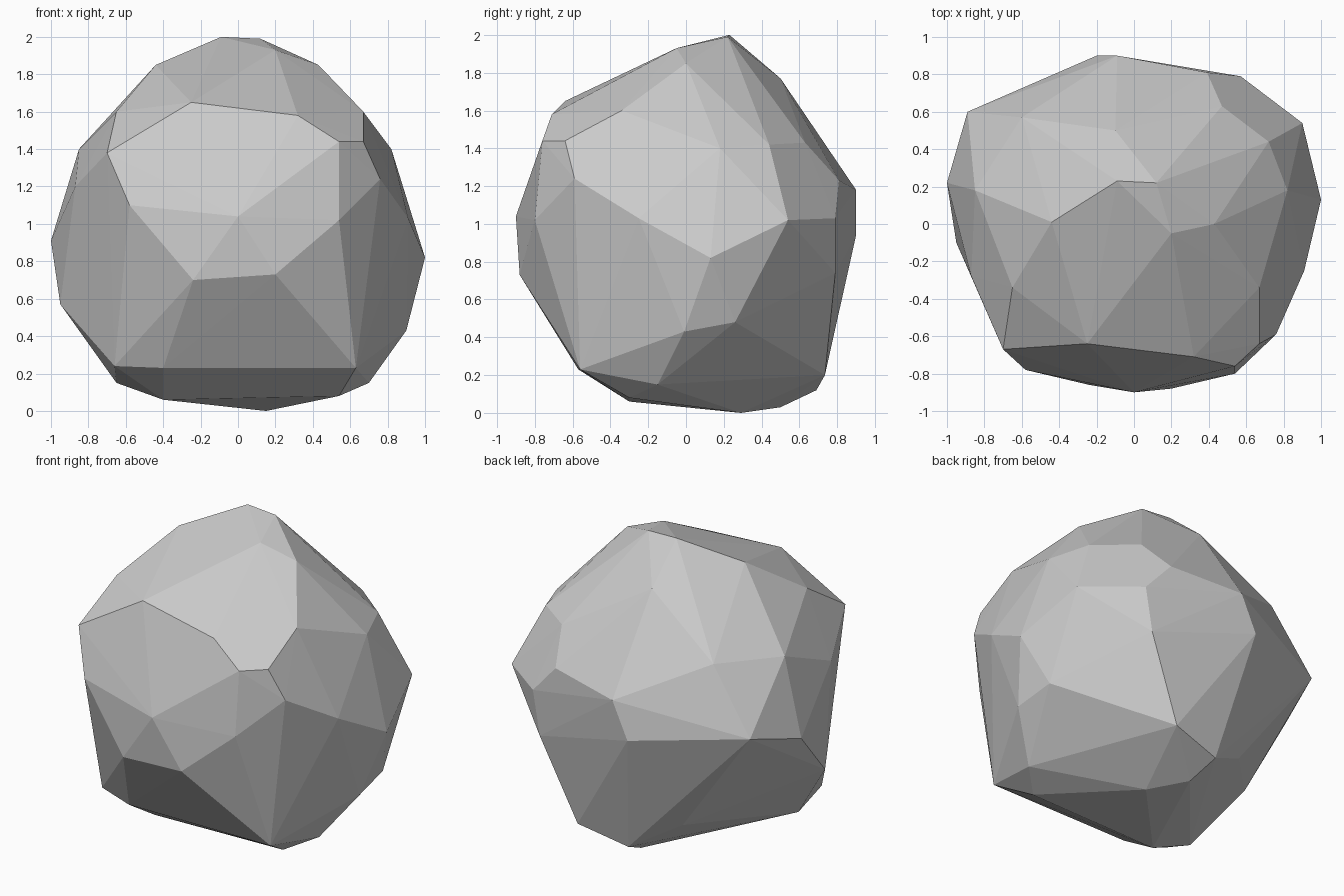
import bpy, bmesh

# Corner points of the chipped boulder, grouped from crown to base
corners = [
    # crown
    (-.09, .23, 2.0), (.12, .22, 1.99), (.2, -.05, 1.93), (.43, 0, 1.85),
    (-.44, .01, 1.85), (-.1, .5, 1.77),
    # upper front and shoulders
    (-.65, -.34, 1.6), (-.25, -.64, 1.65), (.32, -.71, 1.58), (.54, -.76, 1.44),
    (.67, -.64, 1.44), (.67, -.34, 1.6), (.76, -.59, 1.24), (-.7, -.67, 1.38),
    (.82, .18, 1.4), (.72, .44, 1.42), (.47, .63, 1.43), (.39, .81, 1.23),
    (-.6, .57, 1.43), (-.85, .18, 1.4),
    # waist
    (0, -.9, 1.04), (.54, -.8, 1.02), (.2, -.88, .73), (-.24, -.86, .7),
    (-.58, -.78, 1.1), (-.87, -.28, 1.2), (1, .13, .82),
    (.91, -.25, 1.03), (.9, .54, 1.02), (.57, .79, 1.03), (.52, .79, .74),
    (-.09, .9, 1.18), (-.2, .9, .94), (-.89, .6, 1.02), (-1, .22, .91),
    # lower sides
    (.9, -.01, .43), (.88, .26, .48), (-.36, .55, .29), (-.95, -.1, .57),
    # base
    (.63, -.56, .23), (-.4, -.57, .23), (-.66, -.48, .24), (.7, -.15, .15),
    (.54, -.3, .08), (-.4, -.3, .06), (-.65, -.25, .15), (.15, .29, 0),
    (-.02, .5, .03), (-.06, .69, .12), (.28, .735, .2),
]

# Wrap the corners in a faceted shell
bm = bmesh.new()
for p in corners:
    bm.verts.new(p)
bmesh.ops.convex_hull(bm, input=list(bm.verts))
bmesh.ops.delete(bm, geom=[v for v in bm.verts if not v.link_faces], context='VERTS')
bmesh.ops.recalc_face_normals(bm, faces=list(bm.faces))

mesh = bpy.data.meshes.new("boulder")
bm.to_mesh(mesh)
bm.free()
boulder = bpy.data.objects.new("boulder", mesh)
bpy.context.collection.objects.link(boulder)
